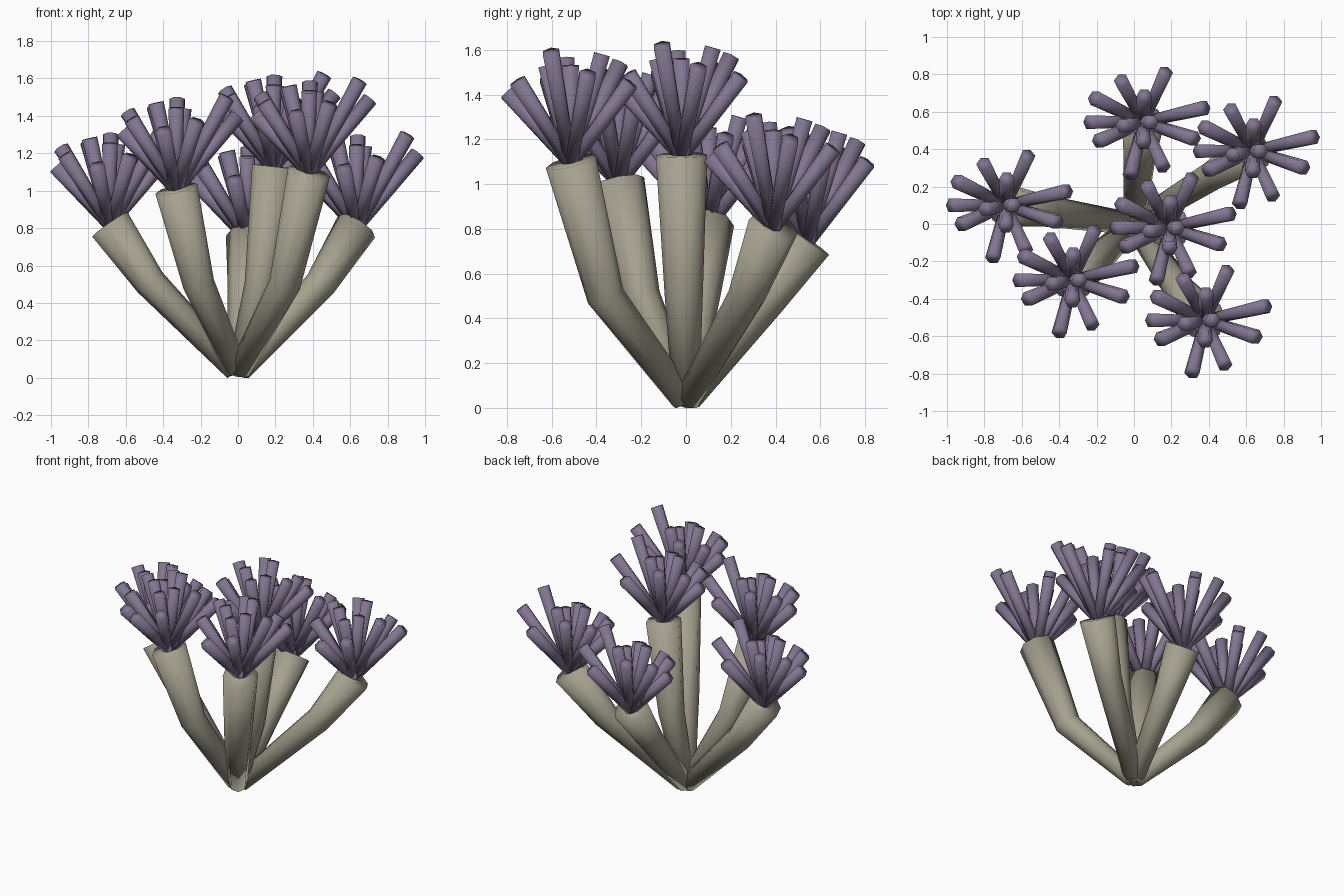
import bpy, bmesh, math
from mathutils import Vector

if "Cube" in bpy.data.objects:
    bpy.data.objects.remove(bpy.data.objects["Cube"])


def material(name, rgb):
    m = bpy.data.materials.new(name)
    m.diffuse_color = (*rgb, 1)
    m.use_nodes = True
    m.node_tree.nodes["Principled BSDF"].inputs["Base Color"].default_value = m.diffuse_color
    return m


STALK = material("stalk_tan", (0.38, 0.36, 0.28))
PURPLE = material("tentacle_purple", (0.22, 0.18, 0.28))


def tube(bm, points, radii, sides):
    """Capped tube with a ring of vertices at each path point."""
    pts = [Vector(p) for p in points]
    rings = []
    for i, (p, r) in enumerate(zip(pts, radii)):
        a = (pts[i] - pts[i - 1]).normalized() if i > 0 else Vector()
        b = (pts[i + 1] - pts[i]).normalized() if i < len(pts) - 1 else Vector()
        t = (a + b).normalized()
        u = Vector((0, 1, 0)).cross(t).normalized()
        v = t.cross(u)
        rings.append([bm.verts.new(p + r * (math.cos(k * math.tau / sides) * u
                                            + math.sin(k * math.tau / sides) * v))
                      for k in range(sides)])
    for lo, hi in zip(rings, rings[1:]):
        for k in range(sides):
            n = (k + 1) % sides
            bm.faces.new((lo[k], lo[n], hi[n], hi[k]))
    bm.faces.new(rings[0][::-1])
    bm.faces.new(rings[-1])


def finish(bm, name, mat):
    for f in bm.faces:
        f.smooth = True
    me = bpy.data.meshes.new(name)
    bm.to_mesh(me)
    bm.free()
    ob = bpy.data.objects.new(name, me)
    bpy.context.collection.objects.link(ob)
    me.materials.append(mat)


# Stalk bend point and top centre
stalks = [
    ((-0.47, 0.07, 0.51), (-0.685, 0.10, 0.82)),
    ((-0.21, -0.20, 0.50), (-0.33, -0.30, 1.01)),
    ((0.03, 0.35, 0.47), (0.05, 0.545, 0.75)),
    ((0.12, -0.01, 0.50), (0.19, -0.02, 1.13)),
    ((0.25, -0.36, 0.50), (0.38, -0.515, 1.10)),
    ((0.44, 0.27, 0.50), (0.635, 0.39, 0.81)),
]

# Tentacle tips: angle, distance out, height; same pattern on every head
tips = [
    (13, .335, .39), (342, .285, .49), (294, .26, .36), (256, .29, .31),
    (203, .26, .37), (180, .29, .31), (154, .29, .41), (118, .25, .44),
    (66, .29, .35),
    (0, .04, .43), (88, .14, .48), (190, .11, .46), (270, .11, .43),
]

for i, (mid, top) in enumerate(stalks, 1):
    # Bent stalk widening towards the top
    bm = bmesh.new()
    base = (mid[0] * 0.03, mid[1] * 0.03, 0.04)
    tube(bm, [base, mid, top], [0.06, 0.085, 0.115], 8)
    finish(bm, f"stalk_{i}", STALK)

    # Spreading tuft of blunt tentacles
    bm = bmesh.new()
    root = Vector(top) - Vector((0, 0, 0.01))
    for deg, r, h in tips:
        a = math.radians(deg)
        tip = Vector(top) + Vector((r * math.cos(a), r * math.sin(a), h))
        tube(bm, [root, tip], [0.03, 0.042], 6)
    finish(bm, f"tentacles_{i}", PURPLE)
